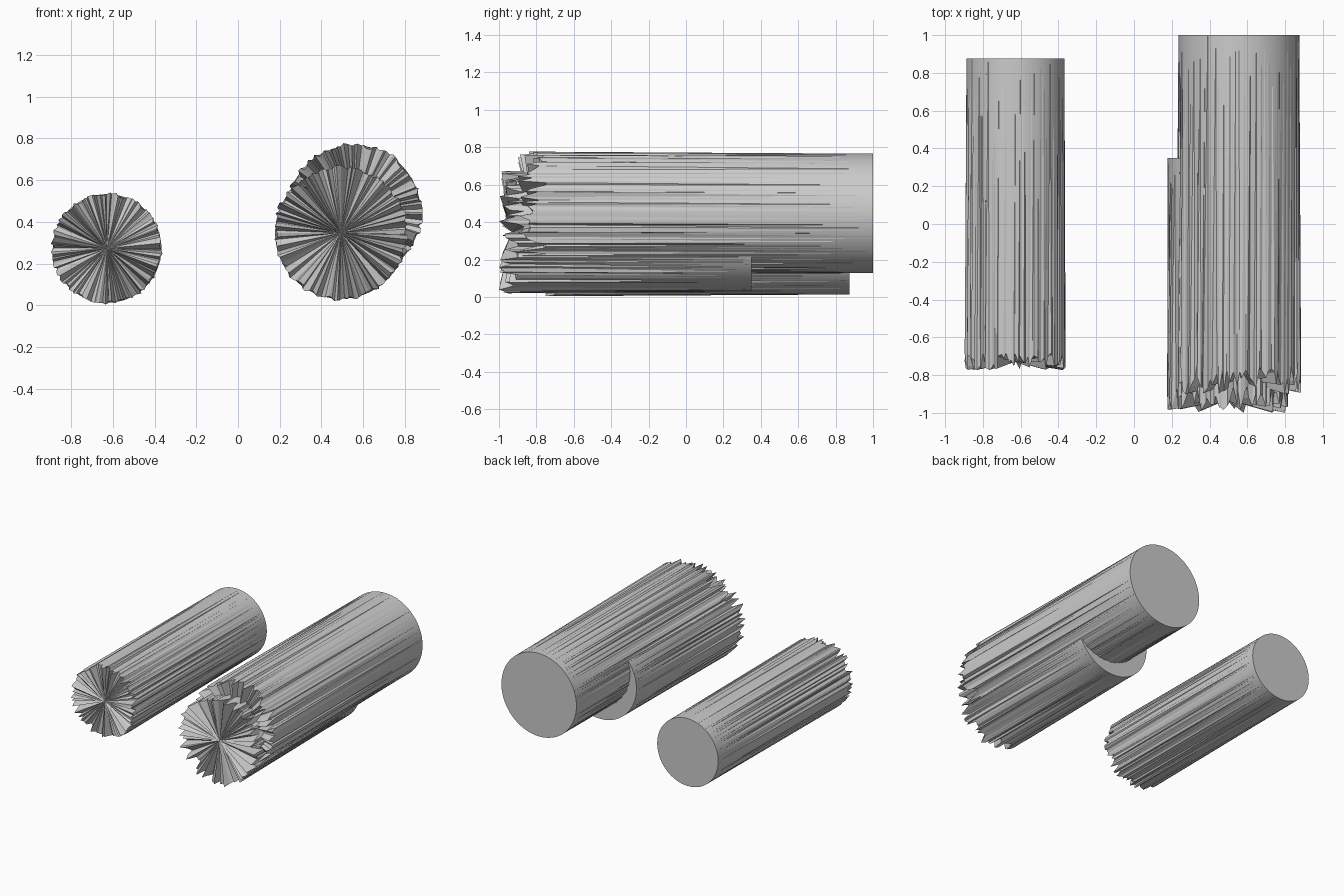
import bpy, bmesh, random
from math import sin, cos, tau

if "Cube" in bpy.data.objects:
    bpy.data.objects.remove(bpy.data.objects["Cube"])

random.seed(7)
SIDES = 128


def splintered_log(name, cx, cz, radius, back, front_min, front_max):
    """Log lying along y: clean cut at the back, ragged splinters at the front."""
    bm = bmesh.new()
    ring_back, ring_front = [], []
    for i in range(SIDES):
        a = tau * i / SIDES
        ring_back.append(bm.verts.new((cx + radius * cos(a), back, cz + radius * sin(a))))
        r = radius * random.uniform(0.965, 1.045)
        a += random.uniform(-0.4, 0.4) * tau / SIDES
        y = random.uniform(front_min, front_max)
        ring_front.append(bm.verts.new((cx + r * cos(a), y, cz + r * sin(a))))
    centre = bm.verts.new((cx, (front_min + front_max) / 2, cz))
    bm.faces.new(ring_back)
    for i in range(SIDES):
        j = (i + 1) % SIDES
        # bark strip split into two triangles, plus a wedge of the broken end
        bm.faces.new((ring_back[i], ring_back[j], ring_front[j]))
        bm.faces.new((ring_back[i], ring_front[j], ring_front[i]))
        bm.faces.new((ring_front[i], ring_front[j], centre))
    bmesh.ops.recalc_face_normals(bm, faces=bm.faces)
    mesh = bpy.data.meshes.new(name)
    bm.to_mesh(mesh)
    bm.free()
    obj = bpy.data.objects.new(name, mesh)
    bpy.context.collection.objects.link(obj)
    return obj


# single thin log on the left
splintered_log("small_log", -0.627, 0.273, 0.26, 0.875, -0.775, -0.68)
# two overlapping thick logs on the right
splintered_log("upper_large_log", 0.555, 0.447, 0.32, 1.0, -0.90, -0.74)
splintered_log("lower_large_log", 0.493, 0.347, 0.315, 0.35, -1.0, -0.86)
